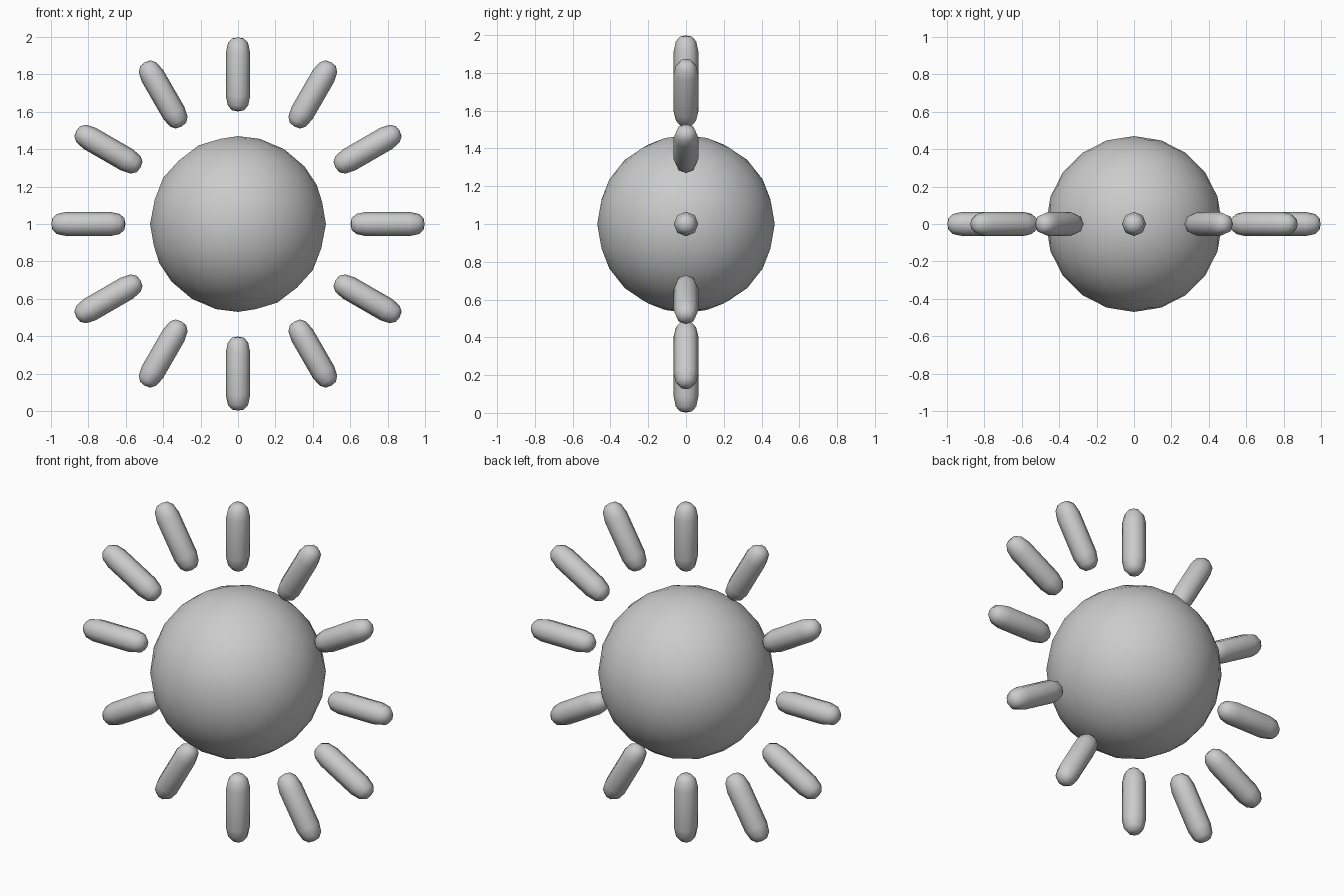
import bpy, bmesh, math
from mathutils import Matrix, Vector

if "Cube" in bpy.data.objects:
    bpy.data.objects.remove(bpy.data.objects["Cube"])

CENTRE = Vector((0, 0, 1))

# Round low-poly core, smooth shaded
bpy.ops.mesh.primitive_ico_sphere_add(subdivisions=3, radius=0.47, location=CENTRE)
core = bpy.context.object
core.name = "sun_core"
bpy.ops.object.shade_smooth()


def capsule_mesh(profile, sides=8):
    """Eight-sided rounded rod along z, spun from (radius, height) points."""
    bm = bmesh.new()
    verts = [bm.verts.new((r, 0, z)) for r, z in profile]
    edges = [bm.edges.new(pair) for pair in zip(verts, verts[1:])]
    bmesh.ops.spin(bm, geom=verts + edges, cent=(0, 0, 0), axis=(0, 0, 1),
                   angle=math.tau, steps=sides, use_duplicate=False)
    bmesh.ops.remove_doubles(bm, verts=bm.verts, dist=0.0005)
    bmesh.ops.recalc_face_normals(bm, faces=bm.faces)
    mesh = bpy.data.meshes.new("ray")
    bm.to_mesh(mesh)
    bm.free()
    mesh.shade_smooth()
    return mesh


# Twelve rays in a ring, sharing one mesh
half = [(0, 0.198), (0.032, 0.192), (0.054, 0.167), (0.065, 0.115)]
ray_mesh = capsule_mesh(half + [(r, -z) for r, z in reversed(half)])
for i in range(12):
    ray = bpy.data.objects.new(f"ray_{i + 1}", ray_mesh)
    ray.matrix_world = (Matrix.Translation(CENTRE)
                        @ Matrix.Rotation(i * math.tau / 12, 4, 'Y')
                        @ Matrix.Translation((0, 0, 0.8)))
    bpy.context.collection.objects.link(ray)
